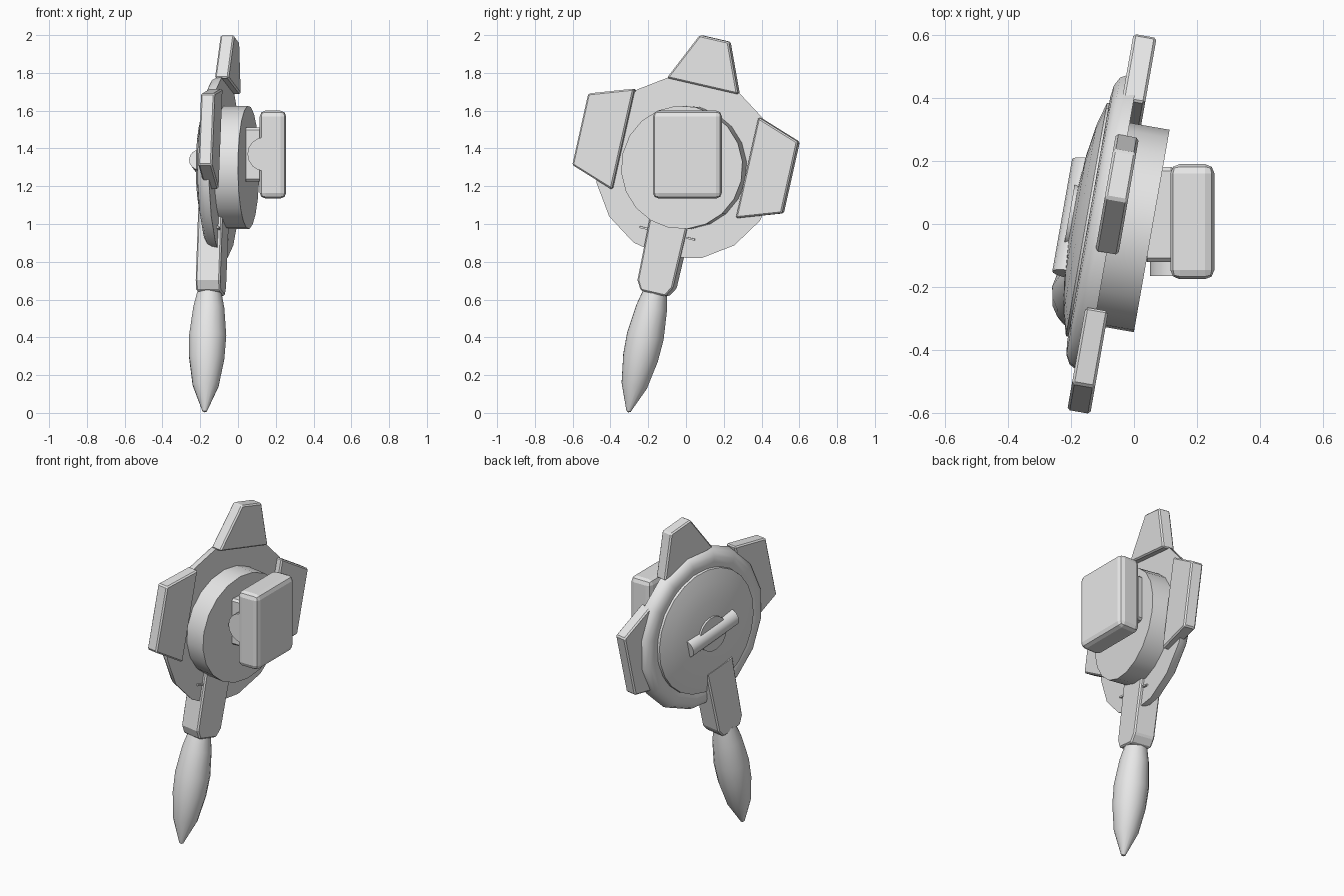
import bpy, bmesh, math
from mathutils import Matrix, Vector

cube = bpy.data.objects.get("Cube")
if cube:
    bpy.data.objects.remove(cube, do_unlink=True)

grey = bpy.data.materials.new("plain_grey")
grey.use_nodes = True
grey.diffuse_color = (0.8, 0.8, 0.8, 1)
grey.node_tree.nodes["Principled BSDF"].inputs["Base Color"].default_value = (0.8, 0.8, 0.8, 1)

# Shield frame: X across, Y up along the grip, Z out of the flat back
yaw, lean = math.radians(10), math.radians(12.8)
across = Vector((math.sin(yaw), math.cos(yaw), 0))
up = Vector((0, 0, 1))
axis_x = across * math.cos(lean) - up * math.sin(lean)
axis_y = across * math.sin(lean) + up * math.cos(lean)
axis_z = axis_x.cross(axis_y)
FRAME = Matrix.Translation((-0.07, 0, 1.3)) @ Matrix((axis_x, axis_y, axis_z)).transposed().to_4x4()
WORLD = Matrix.Identity(4)


def finish(name, bm, frame, bevel=0, segments=1, smooth=False):
    bmesh.ops.recalc_face_normals(bm, faces=bm.faces[:])
    bm.transform(frame)
    mesh = bpy.data.meshes.new(name)
    bm.to_mesh(mesh)
    bm.free()
    obj = bpy.data.objects.new(name, mesh)
    bpy.context.collection.objects.link(obj)
    mesh.materials.append(grey)
    if bevel:
        mod = obj.modifiers.new("edge_bevel", 'BEVEL')
        mod.width, mod.segments = bevel, segments
    if smooth:
        bpy.ops.object.select_all(action='DESELECT')
        obj.select_set(True)
        bpy.context.view_layer.objects.active = obj
        bpy.ops.object.shade_smooth_by_angle(angle=math.radians(35))
    return obj


def box(name, low, high, frame, bevel=0, segments=1):
    bm = bmesh.new()
    bmesh.ops.create_cube(bm, size=1)
    for v in bm.verts:
        v.co = [l + (c + 0.5) * (h - l) for c, l, h in zip(v.co, low, high)]
    return finish(name, bm, frame, bevel, segments)


def prism(name, outline, z0, z1, frame, bevel=0):
    bm = bmesh.new()
    face = bm.faces.new([bm.verts.new((x, y, z0)) for x, y in outline])
    top = bmesh.ops.extrude_face_region(bm, geom=[face])["geom"]
    bmesh.ops.translate(bm, vec=(0, 0, z1 - z0),
                        verts=[g for g in top if isinstance(g, bmesh.types.BMVert)])
    return finish(name, bm, frame, bevel)


def lathe(name, profile, frame, sides):
    # profile holds (radius, height) pairs spun about Z
    bm = bmesh.new()
    verts = [bm.verts.new((r, 0, z)) for r, z in profile]
    edges = [bm.edges.new(pair) for pair in zip(verts, verts[1:])]
    bmesh.ops.spin(bm, geom=verts + edges, cent=(0, 0, 0), axis=(0, 0, 1),
                   angle=2 * math.pi, steps=sides)
    bmesh.ops.remove_doubles(bm, verts=bm.verts[:], dist=0.0005)
    return finish(name, bm, frame, smooth=True)


# Round body: domed face, rolled rim and the drum on its back
lathe("rim", [(0, 0), (0.488, 0), (0.482, -0.03), (0.468, -0.055), (0.44, -0.07),
              (0.4, -0.075), (0.36, -0.06), (0, -0.06)], FRAME, 16)
lathe("dome", [(0, -0.05), (0.38, -0.05), (0.375, -0.082), (0.3, -0.103),
               (0.2, -0.118), (0.1, -0.126), (0, -0.129)], FRAME, 24)
lathe("drum", [(0, -0.01), (0.327, -0.01), (0.327, 0.128), (0, 0.128)], FRAME, 20)

# Central hub with its cross bar
lathe("hub", [(0, -0.1), (0.105, -0.1), (0.105, -0.138), (0, -0.138)], FRAME, 20)
bar_frame = FRAME @ Matrix.Translation((0, 0, -0.105)) @ Matrix.Rotation(math.pi / 2, 4, 'Y')
lathe("cross_bar", [(0, -0.185), (0.055, -0.185), (0.055, 0.185), (0, 0.185)], bar_frame, 16)

# Three tapered blades
prism("top_blade", [(-0.2, 0.44), (0.192, 0.44), (0.082, 0.7), (-0.078, 0.7)],
      -0.037, 0.037, FRAME, 0.008)
for side, name in ((1, "back_blade"), (-1, "front_blade")):
    prism(name, [(side * x - 0.016, y) for x, y in
                 ((0.342, -0.202), (0.578, -0.122), (0.578, 0.266), (0.342, 0.346))],
          -0.037, 0.037, FRAME, 0.008)

# Grip: flat shaft, pointed handle and two small clips beside the shaft
prism("shaft", [(-0.13, -0.24), (0.08, -0.24), (0.075, -0.64), (0.045, -0.69),
                (-0.09, -0.69), (-0.12, -0.64)], -0.112, 0.02, FRAME, 0.008)
grip_frame = FRAME @ Matrix.Translation((-0.024, 0, -0.052)) @ Matrix.Rotation(math.pi / 2, 4, 'X')
lathe("handle", [(0, 0.67), (0.062, 0.67), (0.084, 0.77), (0.1, 0.92), (0.095, 1.04),
                 (0.07, 1.19), (0.012, 1.33), (0, 1.336)], grip_frame, 16)
for x in (-0.15, 0.11):
    box("clip", (x - 0.022, -0.368, -0.02), (x + 0.022, -0.358, 0.012), FRAME)

# Mount and the chamfered block behind the drum
box("mount", (0.03, -0.12, 1.225), (0.13, 0.18, 1.51), WORLD, 0.012)
pivot_frame = Matrix.Translation((0.14, 0, 1.37)) @ Matrix.Rotation(math.pi / 2, 4, 'X')
lathe("pivot", [(0, -0.1), (0.09, -0.1), (0.09, 0.165), (0, 0.165)], pivot_frame, 16)
box("block", (0.115, -0.175, 1.135), (0.255, 0.19, 1.6), WORLD, 0.03, 2)
